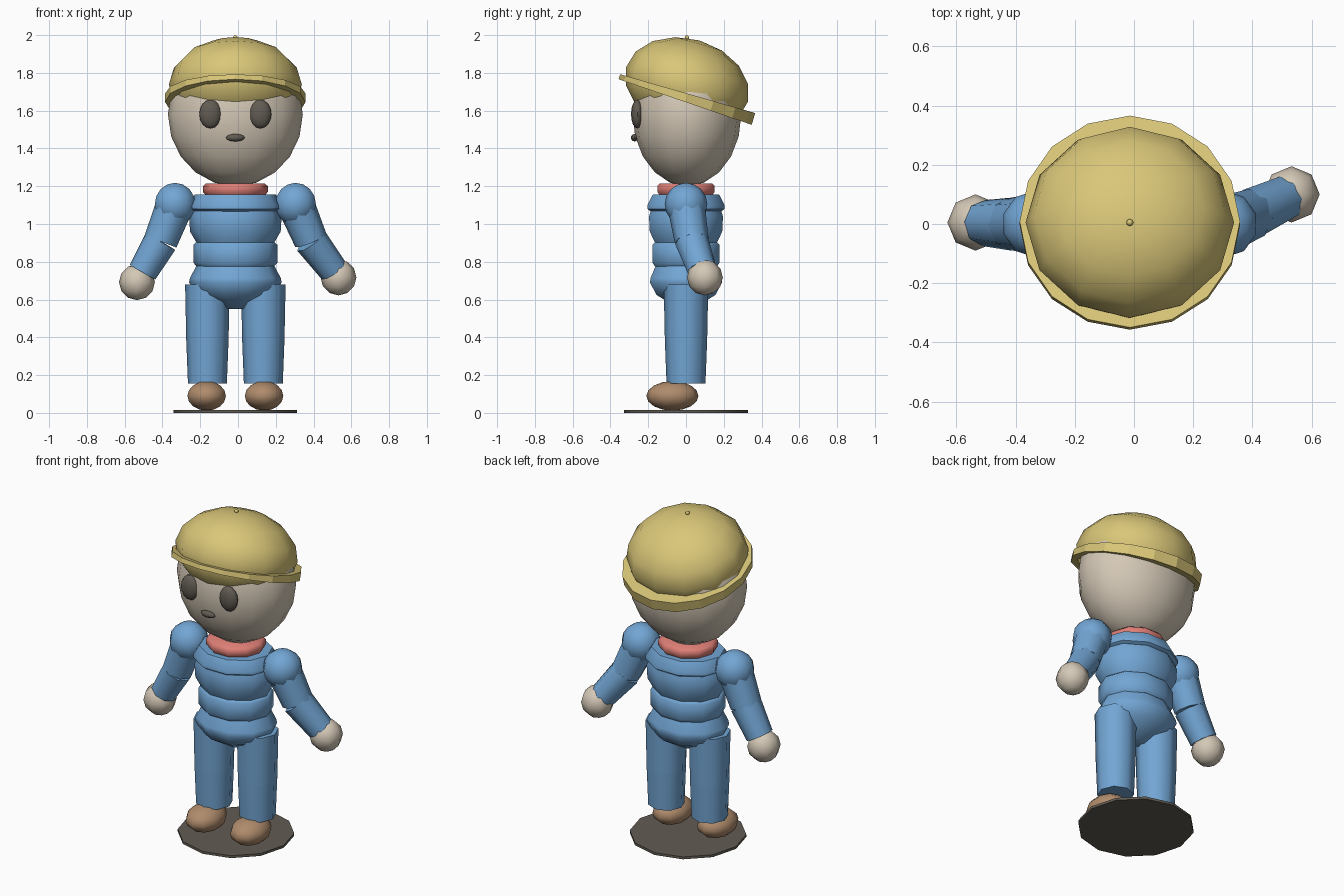
import bpy, bmesh, math
from mathutils import Vector, Matrix

cube = bpy.data.objects.get("Cube")
if cube:
    bpy.data.objects.remove(cube, do_unlink=True)

MID = -0.014  # symmetry line of the body


def material(name, rgb):
    m = bpy.data.materials.new(name)
    m.use_nodes = True
    m.diffuse_color = (*rgb, 1)
    m.node_tree.nodes["Principled BSDF"].inputs["Base Color"].default_value = (*rgb, 1)
    return m


YELLOW = material("yellow", (0.70, 0.57, 0.19))
BLUE = material("blue", (0.17, 0.38, 0.66))
SKIN = material("skin", (0.66, 0.58, 0.47))
RED = material("red", (0.73, 0.21, 0.18))
BROWN = material("brown", (0.43, 0.26, 0.15))
DARK = material("dark_grey", (0.12, 0.105, 0.085))


def finish(name, bm, mat, angle=50):
    bmesh.ops.recalc_face_normals(bm, faces=bm.faces)
    mesh = bpy.data.meshes.new(name)
    bm.to_mesh(mesh)
    bm.free()
    mesh.materials.append(mat)
    ob = bpy.data.objects.new(name, mesh)
    bpy.context.collection.objects.link(ob)
    bpy.ops.object.select_all(action='DESELECT')
    ob.select_set(True)
    bpy.context.view_layer.objects.active = ob
    bpy.ops.object.shade_smooth_by_angle(angle=math.radians(angle))
    return ob


def ball(name, mat, centre, radii, segs=10, rings=8, tilt=0):
    bm = bmesh.new()
    bmesh.ops.create_uvsphere(bm, u_segments=segs, v_segments=rings, radius=1)
    bm.transform(Matrix.Translation(centre) @ Matrix.Rotation(tilt, 4, 'X')
                 @ Matrix.Diagonal((*radii, 1)))
    return finish(name, bm, mat)


def limb(name, mat, start, end, r1, r2, segs=8):
    a, b = Vector(start), Vector(end)
    bm = bmesh.new()
    bmesh.ops.create_cone(bm, cap_ends=True, segments=segs, radius1=r1, radius2=r2,
                          depth=(b - a).length)
    turn = Vector((0, 0, 1)).rotation_difference(b - a).to_matrix().to_4x4()
    bm.transform(Matrix.Translation((a + b) / 2) @ turn)
    return finish(name, bm, mat)


def lathe(name, mat, profile, depth, segs=10):
    """Spin (radius, height) points, closed at both ends, flattened in y."""
    points = [(0, profile[0][1])] + profile + [(0, profile[-1][1])]
    bm = bmesh.new()
    verts = [bm.verts.new((r, 0, z)) for r, z in points]
    edges = [bm.edges.new(pair) for pair in zip(verts, verts[1:])]
    bmesh.ops.spin(bm, geom=verts + edges, axis=(0, 0, 1), cent=(0, 0, 0),
                   angle=math.tau, steps=segs, use_merge=True)
    bmesh.ops.remove_doubles(bm, verts=bm.verts, dist=0.0005)
    bm.transform(Matrix.Translation((MID, 0, 0)) @ Matrix.Diagonal((1, depth, 1, 1)))
    return finish(name, bm, mat)


# Ground disc
limb("base_disc", DARK, (MID, 0, 0), (MID, 0, 0.015), 0.327, 0.327, 12)

# Torso bands and collar
lathe("pelvis", BLUE, [(0.05, 0.55), (0.2, 0.625), (0.245, 0.69), (0.24, 0.715), (0.2, 0.79)], 0.82)
lathe("waist", BLUE, [(0.205, 0.775), (0.222, 0.795), (0.222, 0.89), (0.205, 0.905)], 0.84)
lathe("chest", BLUE, [(0.205, 0.9), (0.24, 0.96), (0.245, 1.04), (0.225, 1.09)], 0.84)
lathe("shoulder_yoke", BLUE, [(0.225, 1.065), (0.25, 1.08), (0.25, 1.1), (0.215, 1.155)], 0.86)
lathe("collar", RED, [(0.155, 1.15), (0.172, 1.17), (0.172, 1.2), (0.155, 1.215)], 0.93)

# Legs and feet
for side, s in (("left", 1), ("right", -1)):
    x = MID + s * 0.148
    limb(side + "_thigh", BLUE, (x, 0, 0.385), (x, 0, 0.68), 0.112, 0.118)
    limb(side + "_shin", BLUE, (x, 0, 0.155), (x, 0, 0.385), 0.103, 0.112)
    ball(side + "_foot", BROWN, (x + s * 0.004, -0.072, 0.09), (0.107, 0.138, 0.078))

# Arms: shoulder, elbow, wrist, hand
ARMS = {
    "left": [(0.305, 0, 1.105), (0.386, 0.03, 0.912), (0.505, 0.085, 0.755), (0.532, 0.1, 0.717)],
    "right": [(-0.333, 0, 1.105), (-0.41, 0, 0.908), (-0.505, 0.003, 0.745), (-0.535, 0.005, 0.692)],
}
for side, (shoulder, elbow, wrist, hand) in ARMS.items():
    ball(side + "_shoulder", BLUE, shoulder, (0.113,) * 3)
    limb(side + "_upper_arm", BLUE, shoulder, elbow, 0.1, 0.09)
    limb(side + "_forearm", BLUE, elbow, wrist, 0.09, 0.078)
    ball(side + "_hand", SKIN, hand, (0.095,) * 3, 8, 6)

# Head and face
ball("head", SKIN, (MID, 0.005, 1.58), (0.357, 0.288, 0.38), 16, 10)
for side, s in (("left", 1), ("right", -1)):
    ball(side + "_eye", DARK, (MID + s * 0.132, -0.258, 1.582), (0.059, 0.033, 0.076), 12, 8)
ball("nose", DARK, (MID, -0.272, 1.457), (0.05, 0.02, 0.02), 8, 6)

# Tilted cap: dome, wedge-shaped brim and top button
TILT = -0.28
ball("cap_dome", YELLOW, (MID, 0.005, 1.738), (0.352, 0.335, 0.243), 12, 8, TILT)
ball("cap_button", YELLOW, (MID, 0.005, 1.987), (0.012,) * 3, 8, 6)
bm = bmesh.new()
bmesh.ops.create_cone(bm, cap_ends=True, segments=16, radius1=0.372, radius2=0.372, depth=0.046)
for v in bm.verts:
    if v.co.z < 0:
        v.co.z -= v.co.y * 0.05
bm.transform(Matrix.Translation((MID, 0.002, 1.668)) @ Matrix.Rotation(TILT, 4, 'X'))
finish("cap_brim", bm, YELLOW, 20)
